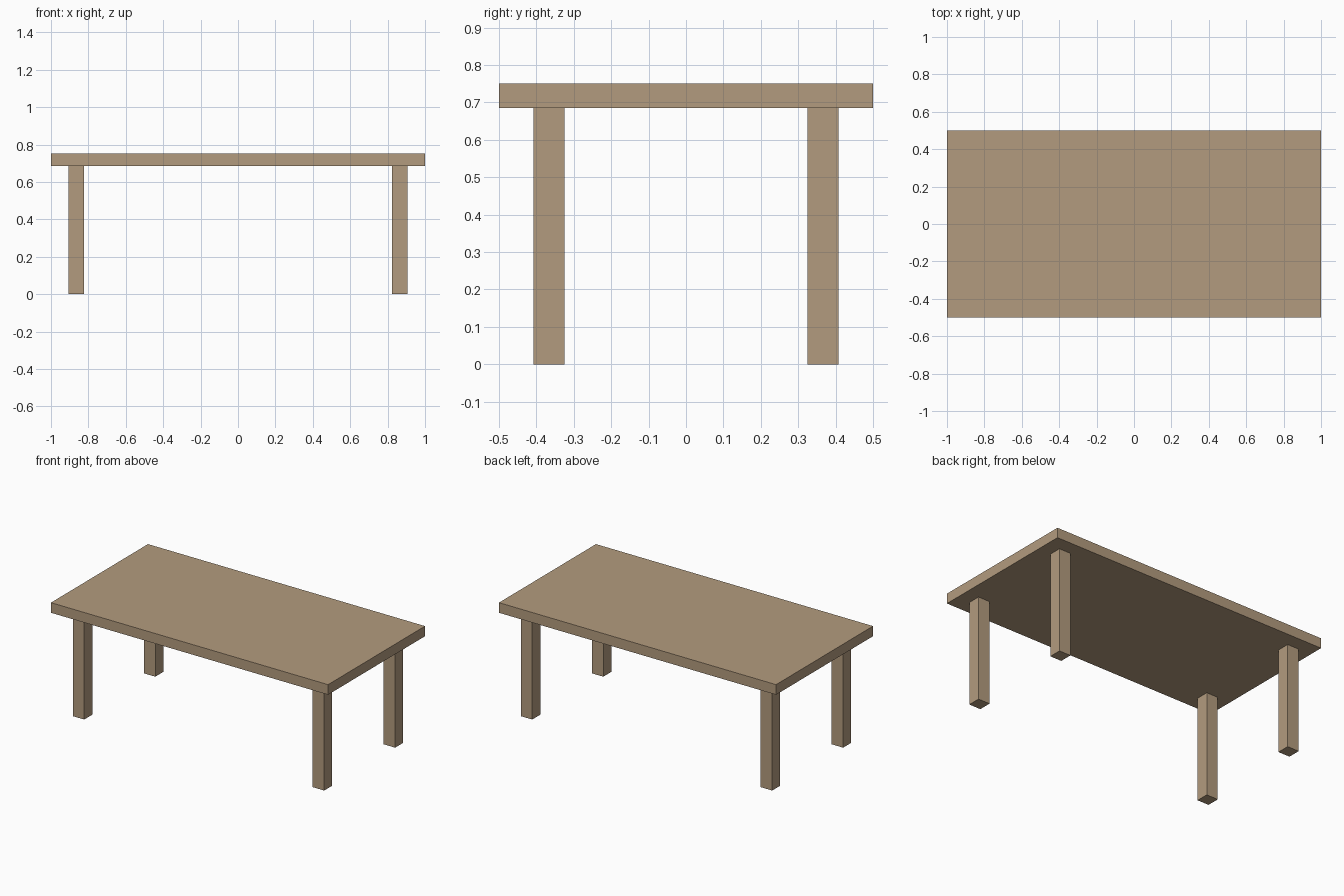
import bpy

if "Cube" in bpy.data.objects:
    bpy.data.objects.remove(bpy.data.objects["Cube"])

TOP_Z, THICK = 0.751, 0.066
UNDER = TOP_Z - THICK
LEG = 0.083

wood = bpy.data.materials.new("wood")
wood.diffuse_color = (0.45, 0.33, 0.21, 1)
wood.use_nodes = True
wood.node_tree.nodes["Principled BSDF"].inputs["Base Color"].default_value = wood.diffuse_color


def box(name, size, center):
    bpy.ops.mesh.primitive_cube_add(size=1, location=center)
    ob = bpy.context.object
    ob.name = name
    ob.scale = size
    bpy.ops.object.transform_apply(location=False, rotation=False, scale=True)
    ob.data.materials.append(wood)
    return ob


# Tabletop slab
box("tabletop", (2, 1, THICK), (0, 0, UNDER + THICK / 2))

# Four square legs, set in from the edges
for side, x in (("left", -0.866), ("right", 0.866)):
    for end, y in (("front", -0.366), ("back", 0.366)):
        box(f"{end}_{side}_leg", (LEG, LEG, UNDER), (x, y, UNDER / 2))
